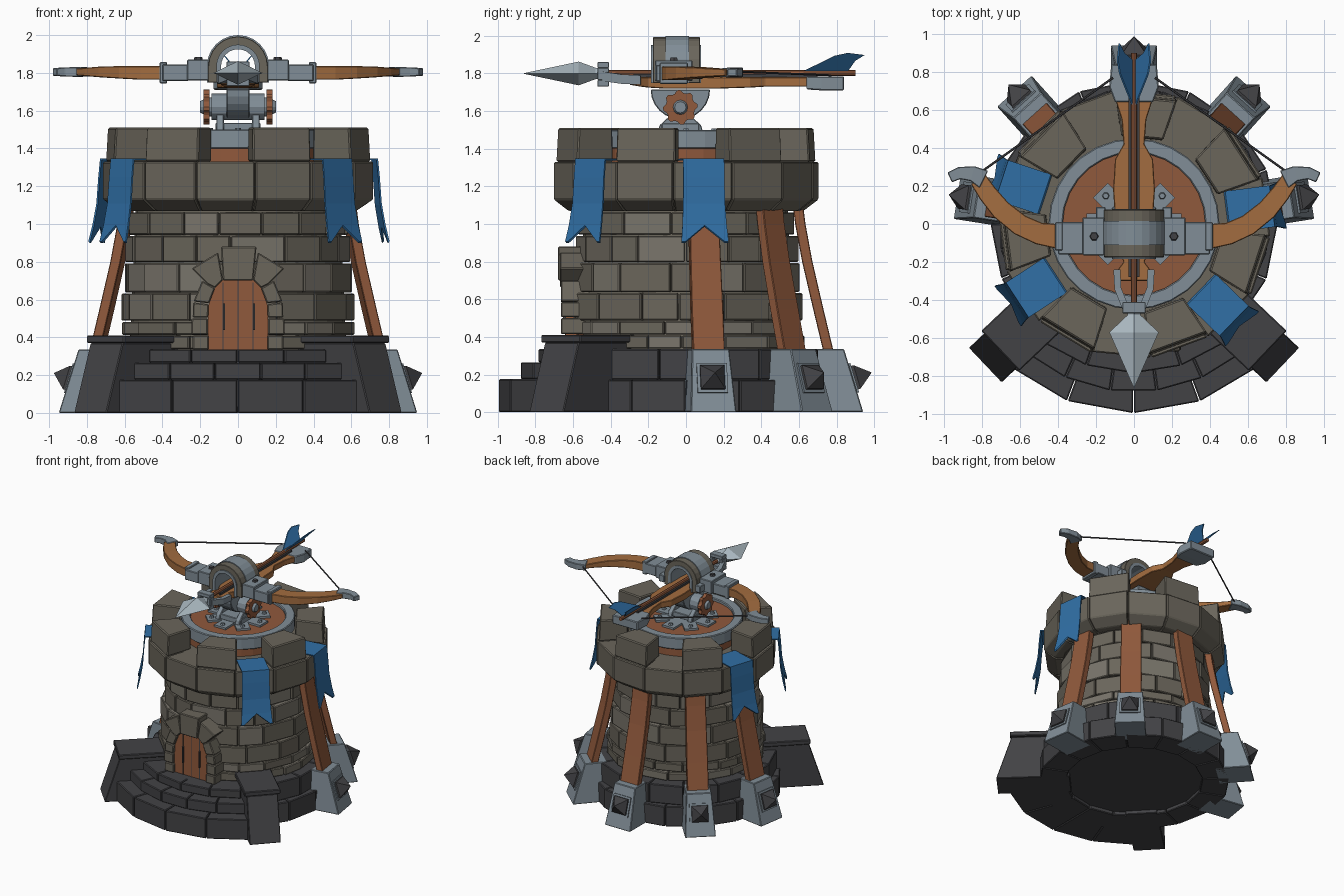
import bpy, bmesh, random
from math import sin, cos, pi, radians
from mathutils import Vector as V, Matrix

if "Cube" in bpy.data.objects:
    bpy.data.objects.remove(bpy.data.objects["Cube"])

random.seed(4)


def mat(name, *c):
    m = bpy.data.materials.new(name)
    m.diffuse_color = (*c, 1)
    m.use_nodes = True
    m.node_tree.nodes["Principled BSDF"].inputs["Base Color"].default_value = m.diffuse_color
    return m


STONE = mat("stone", .145, .132, .105)
PALE = mat("pale_stone", .19, .175, .145)
DARK = mat("dark_stone", .055, .055, .06)
METAL = mat("metal", .22, .27, .31)
BRIGHT = mat("bright_metal", .42, .5, .55)
WOOD = mat("wood", .28, .1, .045)
BOW = mat("bow_wood", .36, .15, .05)
BLUE = mat("blue_cloth", .03, .16, .38)


# ---- helpers: every solid is a list of point loops that get skinned and capped
def build(name, material, solids, bevel=0):
    bm = bmesh.new()
    for loops in solids:
        closed = loops[0] == loops[-1]
        rows = [[bm.verts.new(p) for p in lp] for lp in (loops[:-1] if closed else loops)]
        n = len(rows[0])
        for a, b in zip(rows, rows[1:] + rows[:1] if closed else rows[1:]):
            for i in range(n):
                bm.faces.new((a[i], a[(i + 1) % n], b[(i + 1) % n], b[i]))
        if not closed:
            bm.faces.new(rows[0][::-1])
            bm.faces.new(rows[-1])
    bmesh.ops.recalc_face_normals(bm, faces=bm.faces)
    me = bpy.data.meshes.new(name)
    bm.to_mesh(me)
    me.materials.append(material)
    ob = bpy.data.objects.new(name, me)
    bpy.context.collection.objects.link(ob)
    if bevel:
        b = ob.modifiers.new("bevel", 'BEVEL')
        b.width, b.segments = bevel, 1
    return ob


def turn(loops, deg):
    m = Matrix.Rotation(radians(deg), 3, 'Z')
    return [[tuple(m @ V(p)) for p in lp] for lp in loops]


def both(solids):
    return solids + [[[(-p[0], p[1], p[2]) for p in lp] for lp in s] for s in solids]


def arc(prof, a0, a1, n=1):  # (r, z) profile swept round the z axis
    return [[(r * cos(t), r * sin(t), z) for r, z in prof]
            for t in (radians(a0 + (a1 - a0) * i / n) for i in range(n + 1))]


def ring(prof, n):
    loops = arc(prof, 0, 360, n)
    loops[-1] = loops[0]
    return loops


def rect(r0, r1, z0, z1):
    return [(r0, z0), (r1, z0), (r1, z1), (r0, z1)]


def box(x0, x1, y0, y1, z0, z1):
    return prism([(x0, z0), (x1, z0), (x1, z1), (x0, z1)], y0, y1)


def prism(poly, y0, y1):  # x-z outline extruded along y
    return [[(x, y, z) for x, z in poly] for y in (y0, y1)]


def side(poly, x0, x1):  # y-z outline extruded along x
    return [[(x, y, z) for y, z in poly] for x in (x0, x1)]


def spindle(o, axis, stations, n, phase=0):  # (distance, radius) along an axis
    o, a = V(o), V(axis).normalized()
    u = a.cross(V((0, 0, 1)) if abs(a.z) < .9 else V((0, 1, 0))).normalized()
    w = a.cross(u)
    return [[tuple(o + a * d + (u * cos(t) + w * sin(t)) * r)
             for t in (phase + 2 * pi * i / n for i in range(n))] for d, r in stations]


def ribbon(pts):  # (x, y, z, half width, half height) path in plan
    loops = []
    for i, (x, y, z, w, h) in enumerate(pts):
        a, b = pts[max(i - 1, 0)], pts[min(i + 1, len(pts) - 1)]
        t = V((b[0] - a[0], b[1] - a[1])).normalized()
        nx, ny = -t.y * w, t.x * w
        loops.append([(x + s * nx, y + s * ny, z + k * h) for s, k in ((1, 1), (-1, 1), (-1, -1), (1, -1))])
    return loops


# ---- foundation, steps and wing walls
build("foundation_floor", DARK, [spindle((0, 0, .03), (0, 0, 1), [(0, .6), (.29, .6)], 32)])
build("foundation_blocks", DARK,
      [arc(rect(.54, .755, 0, .172), i * 22.5, i * 22.5 + 22.2) for i in range(16)] +
      [arc(rect(.5, .715, .172, .335), i * 22.5 + 11, i * 22.5 + 33.2) for i in range(16)], .006)
steps = []
for r, z0, z1, half, n in ((.995, 0, .175, 41, 4), (.885, .175, .265, 40, 5), (.785, .265, .335, 37, 4)):
    w = 2 * half / n
    steps += [arc(rect(.55, r, z0, z1), -90 - half + w * i, -90 - half + w * (i + 1) - .3) for i in range(n)]
build("front_steps", DARK, steps, .006)
wall = prism([(.5, 0), (1.08, 0), (.96, .37), (.5, .37)], -.125, .125)
build("wing_walls", DARK, both([turn(wall, -43.5)]), .005)
build("wing_wall_caps", DARK, both([turn(box(.5, .97, -.145, .145, .37, .41), -43.5)]), .006)

# ---- brick tower body
build("tower_core", STONE, [spindle((0, 0, .3), (0, 0, 1), [(0, .575), (.8, .54), (1.03, .54)], 32)])
bricks = [[], []]
zs = [.335, .41, .485, .635, .795, .94, 1.065, 1.12]
for k, (z0, z1) in enumerate(zip(zs, zs[1:])):
    cuts = [360 / 16 * (i + .5 * (k % 2) + random.uniform(-.18, .18)) for i in range(16)]
    for a, b in zip(cuts, cuts[1:] + [cuts[0] + 360]):
        r = .625 - .055 * (z0 - .33) / .75 + random.uniform(-.006, .008)
        bricks[random.random() < .3].append(arc(rect(.5, r, z0 + .003, z1 - .003), a + .3, b - .3))
build("wall_bricks", STONE, bricks[0], .006)
build("wall_bricks_pale", PALE, bricks[1], .006)

# ---- crown with battlements: 14 segments, every second one raised
seg, first = 360 / 14, -95.5
crown, merlons = [], []
for i in range(14):
    a = first + seg * (i - .5)
    j = random.uniform(-.008, .006)
    crown.append(arc([(.45, 1.07), (.63, 1.07), (.715 + j, 1.13), (.715 + j, 1.33), (.45, 1.33)], a + .2, a + seg - .2))
    if i % 2:
        merlons.append(arc([(.465, 1.33), (.7 + j, 1.33), (.69 + j, 1.51), (.47, 1.51)], a - .8, a + seg + .8))
build("crown_blocks", STONE, crown, .007)
build("merlons", STONE, merlons, .008)

# ---- swallow-tailed banners hung over four gaps
banners = []
path = [(.49, 1.338, 0, 1), (.725, 1.34, 0, 1), (.735, 1.24, 0, 1), (.745, 1.1, 0, 1.02),
        (.765, .985, 0, 1.08), (.785, .9, .95, 1.15)]
for ang in (first + 51.43, first + 102.86, first - 51.43, first - 102.86):
    for s in (1, -1):
        banners.append(turn([[(r, s * .11 * t0, z), (r, s * .11 * t1, z), (r + .008, s * .11 * t1, z + .008),
                              (r + .008, s * .11 * t0, z + .008)] for r, z, t0, t1 in path], ang))
build("banners", BLUE, banners)

# ---- five buttresses: foot, spike and curved beam
feet, frames, spikes, beams = [], [], [], []
curve = [(.79, .3), (.73, .55), (.672, .8), (.635, 1.0), (.62, 1.12)]
nrm = (.957, 0, .29)
for ang in (9, 48, 90, 132, 171):
    foot = [[(.66, -w, z), (r, -w, z), (r, w, z), (.66, w, z)] for r, w, z in ((.942, .122, 0), (.84, .1, .335))]
    feet.append(turn(foot, ang))
    frames.append(turn(spindle((.885, 0, .18), nrm, [(-.02, .115), (.012, .115)], 4, pi / 4), ang))
    spikes.append(turn(spindle((.885, 0, .18), nrm, [(0, .092), (.025, .092), (.105, .002)], 4, pi / 4), ang))
    beams.append(turn([[(r, -w, z), (r, w, z), (r - .055, w, z), (r - .055, -w, z)]
                       for (r, z), w in zip(curve, (.085, .085, .082, .08, .08))], ang))
build("buttress_feet", METAL, feet, .005)
build("buttress_spike_frames", METAL, frames)
build("buttress_spikes", DARK, spikes)
build("buttress_beams", WOOD, beams, .004)

# ---- door and stone arch
half = [(.16, .33), (.16, .56), (.125, .66), (.08, .705)]
build("door", WOOD, [prism(half + [(-x, z) for x, z in half[::-1]], -.64, -.5)])
build("door_seams", DARK, [box(x - .003, x + .003, -.643, -.6, .335, z) for x, z in
                           ((-.08, .69), (0, .7), (.08, .69))] + [box(s - .005, s + .005, -.655, -.6, .44, .58) for s in (-.075, .085)])
jambs = [prism(p, -.665, -.5) for p in (
    [(.155, .335), (.24, .335), (.24, .41), (.155, .41)], [(.16, .415), (.248, .415), (.245, .5), (.16, .5)],
    [(.158, .505), (.24, .505), (.237, .585), (.155, .575)], [(.153, .58), (.236, .59), (.19, .7), (.122, .66)])]
jambs.append(prism([(.08, .705), (.122, .662), (.16, .68), (.245, .765), (.105, .85)], -.67, -.5))
build("door_arch_stones", STONE, both(jambs), .006)
build("door_keystone", STONE, [prism([(-.08, .7), (.08, .7), (.098, .88), (-.09, .88)], -.68, -.5)], .006)

# ---- turntable floor
build("turntable_floor", WOOD, [spindle((0, 0, 1.3), (0, 0, 1), [(0, .42), (.175, .42)], 28)])
build("turntable_rim", METAL, [ring(rect(.375, .45, 1.4, 1.5), 28)], .006)

# ---- mount: star plate, yoke, drum and wheels
Y = -.03
plate = [turn(box(-.25, .25, -.055, .055, 1.47, 1.492), a) for a in (0, 45, 90, 135)]
build("mount_plate", METAL, plate + [spindle((.21 * cos(a), .21 * sin(a), 1.49), (0, 0, 1), [(0, .02), (.018, .015)], 6)
                                     for a in (i * pi / 4 for i in range(8))])
yoke = [(Y - .12, 1.49), (Y + .12, 1.49), (Y + .11, 1.525), (Y + .05, 1.58), (Y + .05, 1.66), (Y - .05, 1.66),
        (Y - .05, 1.58), (Y - .11, 1.525)]
build("mount_yoke", METAL, both([side(yoke, .075, .115)]) + [box(-.12, .12, Y - .1, Y + .1, 1.49, 1.535)], .004)
sector = [(Y + .158 * cos(a), 1.715 - .158 * sin(a)) for a in (i * pi / 12 for i in range(13))]
build("elevation_sector", METAL, [side(sector, -.06, .06)], .005)
build("axle", METAL, [spindle((-.2, Y, 1.62), (1, 0, 0), [(0, .03), (.04, .05), (.36, .05), (.4, .03)], 12),
                      spindle((-.14, Y, 1.62), (1, 0, 0), [(0, .07), (.28, .07)], 12)])
gear = [(Y + r * cos(a), 1.62 + r * sin(a)) for a, r in ((i * pi / 16, .092 if i % 4 < 2 else .078) for i in range(32))]
build("hand_wheels", WOOD, both([side(gear, .152, .182)]))

# ---- stock and rear block
stock = [(-.3, .09, 1.74), (-.24, .085, 1.73), (-.2, .055, 1.725), (-.12, .09, 1.72), (.18, .11, 1.72), (.34, .1, 1.725),
         (.42, .055, 1.73), (.55, .065, 1.73), (.66, .1, 1.73)]
build("stock", BOW, [[[(-w, y, z), (w, y, z), (w, y, 1.78), (-w, y, 1.78)] for y, w, z in stock]], .004)
build("stock_rail", DARK, both([box(.014, .028, -.28, .7, 1.775, 1.798)]))
build("rear_block", METAL, [[[(-w, y, z), (w, y, z), (w, y, 1.785), (-w, y, 1.785)] for y, w, z in
                             ((.64, .1, 1.715), (.72, .13, 1.71), (.84, .12, 1.71))]], .006)
build("front_prongs", METAL, both([ribbon([(.09, -.24, 1.765, .018, .025), (.085, -.34, 1.77, .018, .025),
                                           (.045, -.44, 1.785, .018, .025)])]))
build("front_collar", METAL, [box(-.06, .06, -.47, -.41, 1.73, 1.765), box(-.06, .06, -.47, -.41, 1.83, 1.86)] +
      both([box(.035, .06, -.47, -.41, 1.765, 1.83)]), .003)


# ---- arched housing and side clamps
def hoop(r0, r1, y0, y1):
    prof = [(1, 1.75 - 1.835)] + [(cos(a), sin(a)) for a in (i * pi / 12 for i in range(13))] + [(-1, 1.75 - 1.835)]
    return [[(r * x, y, 1.835 + (z if i in (0, 14) else r * z)) for r, y in ((r0, y0), (r1, y0), (r1, y1), (r0, y1))]
            for i, (x, z) in enumerate(prof)]


build("housing_arch", STONE, [hoop(.105, .158, -.175, .075)], .003)
build("housing_bands", METAL, [hoop(.1, .165, -.11, .015), hoop(.09, .115, -.185, .08)])
build("side_clamps", METAL, both([box(.155, .27, -.165, .035, 1.76, 1.87), box(.26, .4, -.16, .01, 1.757, 1.845),
                                  box(.375, .415, -.14, .01, 1.745, 1.857), box(.15, .2, .03, .09, 1.77, 1.83)]), .005)
build("clamp_bolts", DARK, both([spindle((.21, -.065, 1.865), (0, 0, 1), [(0, .025), (.02, .02)], 6)]))

# ---- bow limbs, tips and string
limb = [(.4, -.065, 1.8, .065, .036), (.5, -.05, 1.8, .058, .036), (.6, -.005, 1.803, .056, .033),
        (.7, .075, 1.805, .054, .028), (.77, .16, 1.805, .05, .022), (.82, .235, 1.805, .046, .018)]
build("bow_limbs", BOW, both([ribbon(limb)]), .004)
tip = [(.79, .235, 1.805, .05, .024), (.85, .265, 1.805, .04, .026), (.92, .268, 1.805, .032, .024),
       (.97, .245, 1.805, .028, .02)]
build("bow_tips", METAL, both([ribbon(tip)]), .004)
a, b = V((.81, .27, 1.81)), V((.11, .77, 1.79))
build("bow_string", DARK, both([spindle(a, b - a, [(0, .006), ((b - a).length, .006)], 6)]))

# ---- bolt with four-sided head and swept vanes
build("bolt_shaft", WOOD, [spindle((0, -.5, 1.803), (0, 1, 0), [(0, .016), (1.4, .016)], 8)])
build("bolt_head", BRIGHT, [[[(w, y, 1.8), (0, y, 1.8 + h), (-w, y, 1.8), (0, y, 1.8 - h)] for y, w, h in
                             ((-.86, .002, .002), (-.57, .13, .063), (-.48, .035, .03), (-.42, .025, .025))]])
vane = [(.01, .62), (.075, .72), (.12, .79), (.14, .86), (.125, .95), (.085, .9), (.01, .86)]
build("bolt_vanes", BLUE, both([[[(.62 * s + d, y, 1.803 + .76 * s) for s, y in vane] for d in (-.004, .004)]]))
